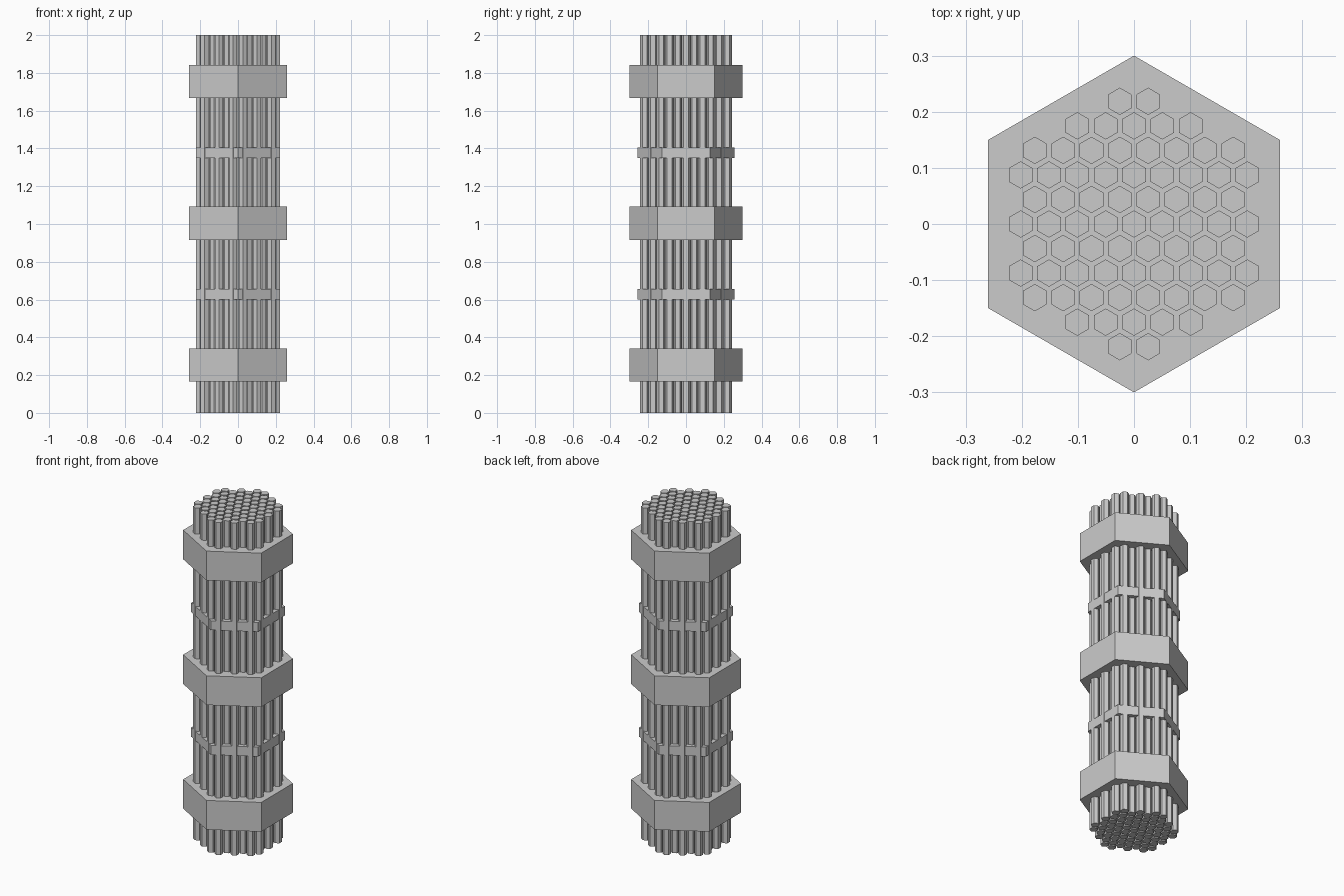
import bpy, bmesh
from math import pi, sin, cos, hypot, sqrt

if "Cube" in bpy.data.objects:
    bpy.data.objects.remove(bpy.data.objects["Cube"])


def add_hex_prism(bm, x, y, r, z0, z1):
    """Closed hexagonal prism with corners pointing along +y and -y."""
    ring = [(x + r * sin(i * pi / 3), y + r * cos(i * pi / 3)) for i in range(6)]
    low = [bm.verts.new((px, py, z0)) for px, py in ring]
    top = [bm.verts.new((px, py, z1)) for px, py in ring]
    bm.faces.new(low)
    bm.faces.new(top[::-1])
    for i in range(6):
        j = (i + 1) % 6
        bm.faces.new((low[j], low[i], top[i], top[j]))


def make_object(name, prisms):
    bm = bmesh.new()
    for p in prisms:
        add_hex_prism(bm, *p)
    bmesh.ops.recalc_face_normals(bm, faces=bm.faces)
    mesh = bpy.data.meshes.new(name)
    bm.to_mesh(mesh)
    bm.free()
    bpy.context.collection.objects.link(bpy.data.objects.new(name, mesh))


# Bundle of hexagonal rods: triangular lattice clipped to a circle
PITCH = 0.0505
rods = []
for row in range(-5, 6):
    y = row * PITCH * sqrt(3) / 2
    for col in range(-6, 7):
        x = (col + 0.5 * (row % 2)) * PITCH
        if hypot(x, y) < 0.225:
            rods.append((x, y, 0.0243, 0.0, 2.0))
make_object("rod_bundle", rods)

# Thick hexagonal collars
for i, name in enumerate(("lower_collar", "middle_collar", "upper_collar")):
    z = 0.254 + 0.75 * i
    make_object(name, [(0, 0, 0.30, z - 0.088, z + 0.088)])

# Thin hexagonal spacer bands
for i, name in enumerate(("lower_band", "upper_band")):
    z = 0.628 + 0.75 * i
    make_object(name, [(0, 0, 0.256, z - 0.028, z + 0.028)])
